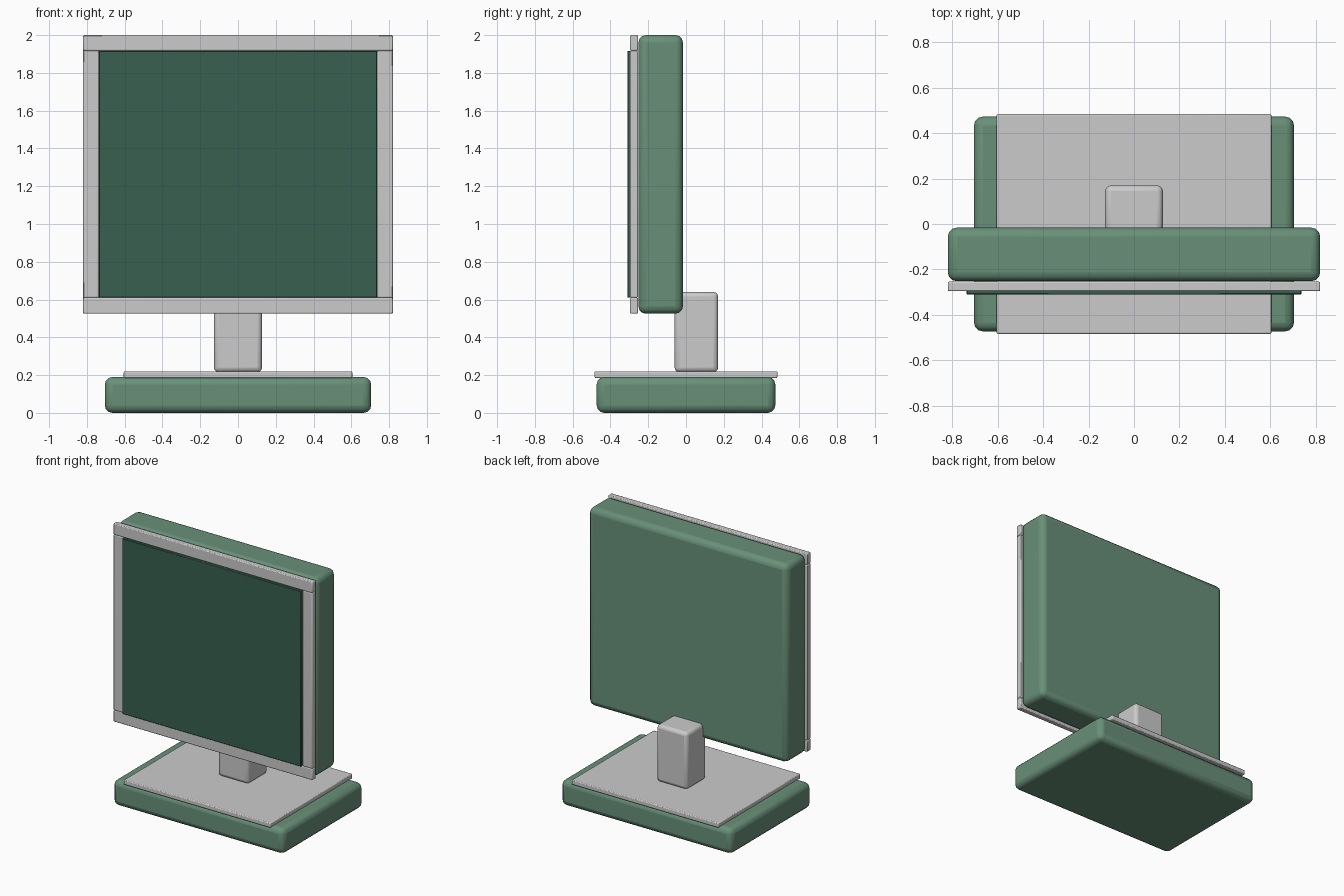
import bpy
import bmesh
import math

if "Cube" in bpy.data.objects:
    bpy.data.objects.remove(bpy.data.objects["Cube"])


def material(name, color):
    mat = bpy.data.materials.new(name)
    mat.diffuse_color = (*color, 1)
    mat.use_nodes = True
    mat.node_tree.nodes["Principled BSDF"].inputs["Base Color"].default_value = mat.diffuse_color
    return mat


green = material("green_shell", (0.14, 0.28, 0.19))
dark_green = material("dark_green_screen", (0.04, 0.115, 0.08))


def box(name, x, y, z, bevel, segments=1, mat=None):
    """Rounded box from (min, max) ranges on each axis."""
    bm = bmesh.new()
    bmesh.ops.create_cube(bm, size=1)
    for v in bm.verts:
        v.co = [(r[0] + r[1]) / 2 + c * (r[1] - r[0]) for c, r in zip(v.co, (x, y, z))]
    mesh = bpy.data.meshes.new(name)
    bm.to_mesh(mesh)
    bm.free()
    obj = bpy.data.objects.new(name, mesh)
    bpy.context.collection.objects.link(obj)
    if mat:
        mesh.materials.append(mat)
    mod = obj.modifiers.new("bevel", "BEVEL")
    mod.width = bevel
    mod.segments = segments
    bpy.ops.object.select_all(action="DESELECT")
    obj.select_set(True)
    bpy.context.view_layer.objects.active = obj
    bpy.ops.object.shade_smooth_by_angle(angle=math.radians(35))
    return obj


# Stand: foot, top plate and neck
box("base", (-0.705, 0.705), (-0.473, 0.473), (0, 0.19), 0.04, 3, green)
box("base_plate", (-0.605, 0.605), (-0.484, 0.484), (0.185, 0.22), 0.006, 2)
box("neck", (-0.127, 0.127), (-0.06, 0.17), (0.215, 0.64), 0.025, 3)

# Monitor casing
box("monitor_shell", (-0.82, 0.82), (-0.252, -0.016), (0.525, 2.0), 0.04, 3, green)

# Screen frame
frame_y = (-0.296, -0.254)
for name, z in (("frame_top", (1.917, 2.0)), ("frame_bottom", (0.525, 0.61))):
    box(name, (-0.82, 0.82), frame_y, z, 0.006, 2)
for name, x in (("frame_left", (-0.82, -0.737)), ("frame_right", (0.737, 0.82))):
    box(name, x, frame_y, (0.61, 1.917), 0.006, 2)

# Display panel, slightly proud of the frame
box("screen", (-0.737, 0.737), (-0.311, -0.285), (0.61, 1.917), 0.004, 1, dark_green)
